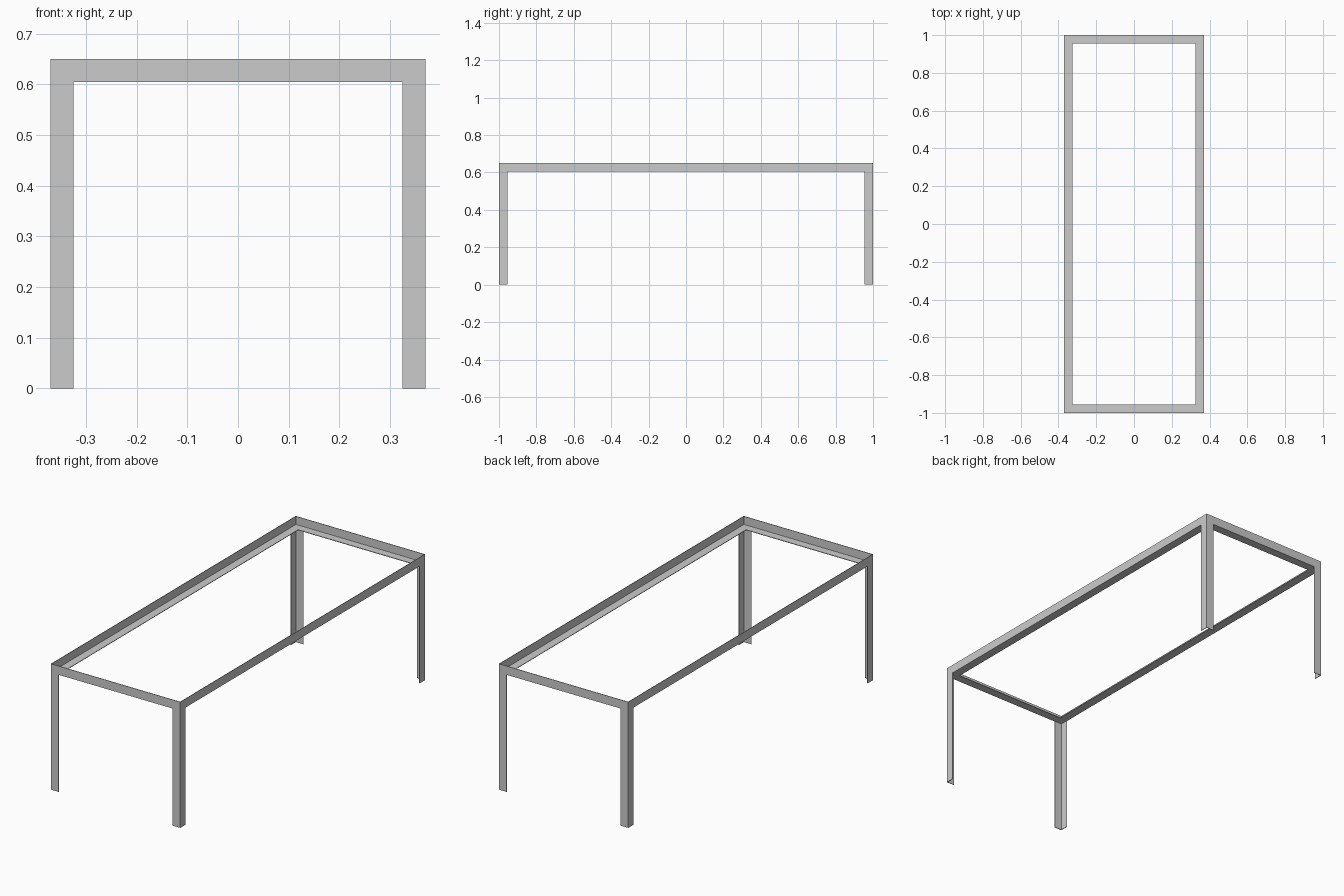
import bpy, bmesh
from mathutils import Vector

if "Cube" in bpy.data.objects:
    bpy.data.objects.remove(bpy.data.objects["Cube"])

W, L, H = 0.37, 1.0, 0.65   # half width, half length, height
F, T = 0.045, 0.003         # flange width, steel thickness
ANGLE = [(0, 0), (F, 0), (F, T), (T, T), (T, F), (0, F)]


def angle_bar(name, start, along, u, v, miter=0):
    """Sweep an L profile; u and v are its flange directions, miter cuts both ends at 45 degrees."""
    start, along, u, v = map(Vector, (start, along, u, v))
    d = along.normalized()
    bm = bmesh.new()
    a = [bm.verts.new(start + u * p + v * q + d * p * miter) for p, q in ANGLE]
    b = [bm.verts.new(start + along + u * p + v * q - d * p * miter) for p, q in ANGLE]
    bm.faces.new(a)
    bm.faces.new(b[::-1])
    for i in range(6):
        j = (i + 1) % 6
        bm.faces.new((a[i], b[i], b[j], a[j]))
    bmesh.ops.recalc_face_normals(bm, faces=bm.faces)
    mesh = bpy.data.meshes.new(name)
    bm.to_mesh(mesh)
    bm.free()
    bpy.context.collection.objects.link(bpy.data.objects.new(name, mesh))


# Corner legs, open towards the middle, ending under the rails
for sx, side in ((-1, "left"), (1, "right")):
    for sy, end in ((-1, "front"), (1, "back")):
        angle_bar(f"{end}_{side}_leg", (sx * W, sy * L, 0), (0, 0, H - F),
                  (-sx, 0, 0), (0, -sy, 0))

# Mitred top frame: upright flange outside, flat flange at the bottom
for s, side, end in ((-1, "left", "front"), (1, "right", "back")):
    angle_bar(f"{side}_rail", (s * W, -L, H - F), (0, 2 * L, 0), (-s, 0, 0), (0, 0, 1), 1)
    angle_bar(f"{end}_rail", (-W, s * L, H - F), (2 * W, 0, 0), (0, -s, 0), (0, 0, 1), 1)
